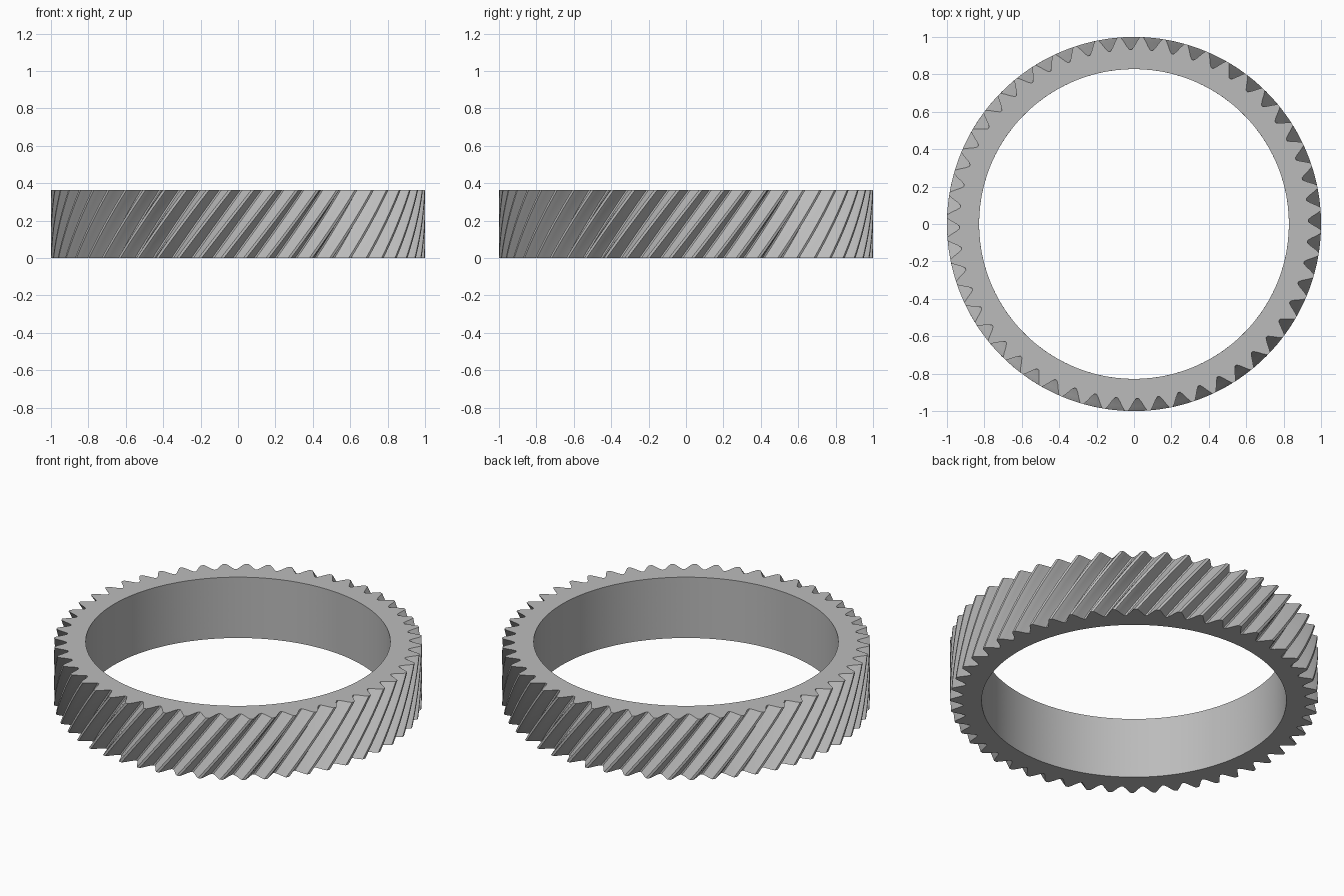
import bpy, bmesh, math
from math import cos, sin, pi

cube = bpy.data.objects.get("Cube")
if cube:
    bpy.data.objects.remove(cube, do_unlink=True)

TEETH = 52
HEIGHT = 0.365
BORE = 0.828
ROOT, TIP = 0.932, 1.0
TWIST = 0.285          # turn of the teeth from bottom to top
LAYERS = 10
PHASE = -pi / 2 + 0.02  # centre of one gap on the top face

# One pitch of the tooth outline: (fraction of pitch from gap centre, radius)
half = [(0.05, ROOT), (0.17, 0.95), (0.29, 0.975), (0.39, 0.994), (0.43, TIP)]
pitch_profile = half + [(1 - f, r) for f, r in reversed(half)]
step = 2 * pi / TEETH

bm = bmesh.new()


def ring(z, bore):
    """Vertices of the toothed outline, or of the bore, at height z."""
    turn = PHASE + TWIST * (z / HEIGHT - 1)
    return [bm.verts.new((r * cos(a), r * sin(a), z))
            for k in range(TEETH) for f, rad in pitch_profile
            for a, r in [(turn + (k + f) * step, BORE if bore else rad)]]


def bridge(lower, upper):
    n = len(lower)
    for i in range(n):
        j = (i + 1) % n
        bm.faces.new((lower[i], lower[j], upper[j], upper[i]))


# Helical teeth
outer = [ring(HEIGHT * i / LAYERS, False) for i in range(LAYERS + 1)]
for low, high in zip(outer, outer[1:]):
    bridge(low, high)

# Bore and flat end faces
inner = [ring(HEIGHT * i / LAYERS, True) for i in range(LAYERS + 1)]
for low, high in zip(inner, inner[1:]):
    bridge(high, low)
bridge(outer[-1], inner[-1])
bridge(inner[0], outer[0])
bmesh.ops.recalc_face_normals(bm, faces=bm.faces[:])

mesh = bpy.data.meshes.new("helical_ring_gear")
bm.to_mesh(mesh)
bm.free()
gear = bpy.data.objects.new("helical_ring_gear", mesh)
bpy.context.collection.objects.link(gear)

# Plain grey metal
grey = bpy.data.materials.new("plain_grey")
grey.use_nodes = True
colour = (0.5, 0.5, 0.5, 1)
grey.diffuse_color = colour
grey.node_tree.nodes["Principled BSDF"].inputs["Base Color"].default_value = colour
mesh.materials.append(grey)

# Smooth bore and flanks with crisp tooth edges
bpy.context.view_layer.objects.active = gear
gear.select_set(True)
bpy.ops.object.shade_smooth_by_angle(angle=math.radians(25))
